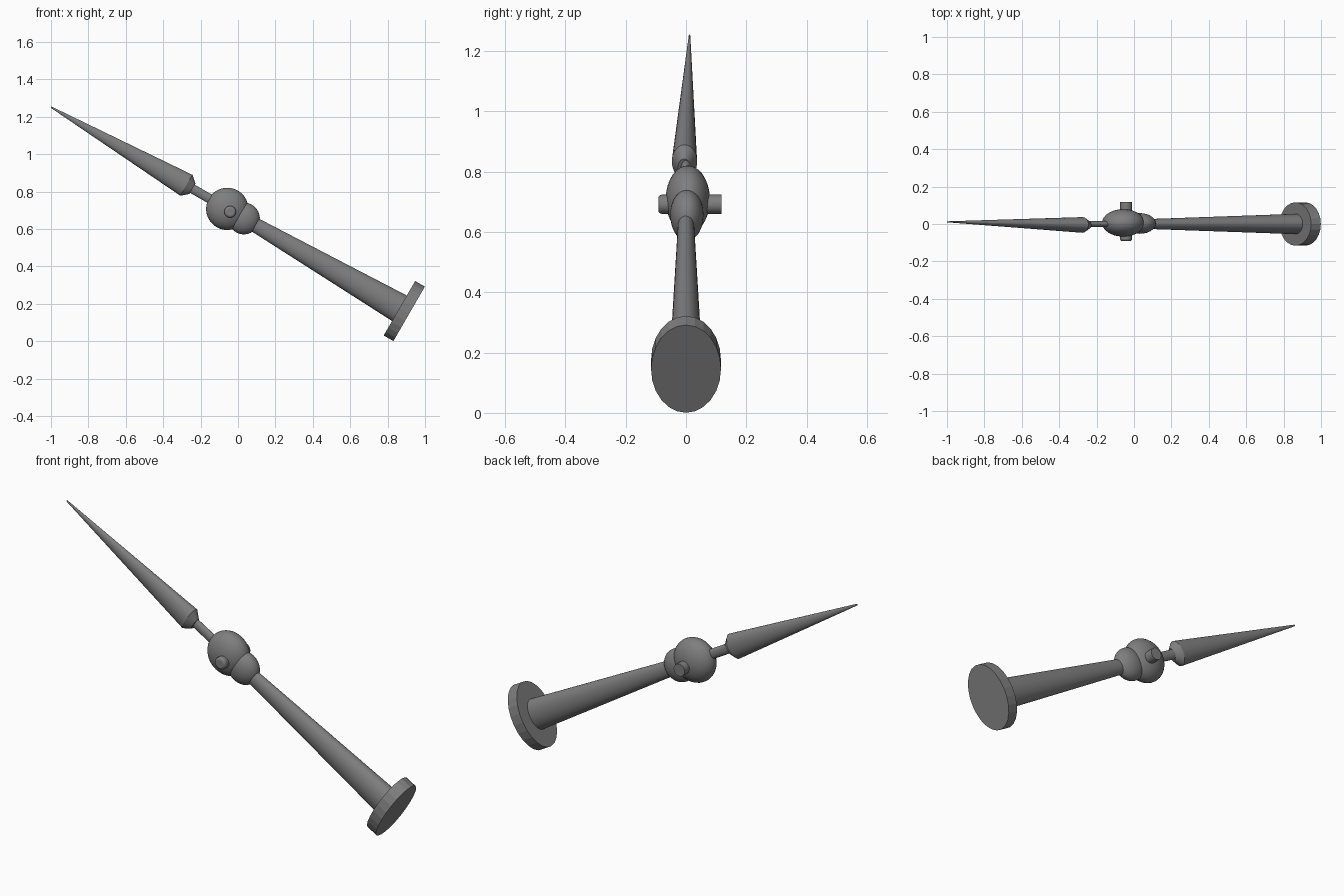
import bpy, math
from mathutils import Matrix

if "Cube" in bpy.data.objects:
    bpy.data.objects.remove(bpy.data.objects["Cube"])

# Frame of the tilted tool: local z runs from the pommel up to the tip
FRAME = Matrix.Translation((0.915, 0, 0.146)) @ Matrix.Rotation(math.radians(-60), 4, 'Y')

dark = bpy.data.materials.new("dark_grey")
dark.diffuse_color = (0.21, 0.21, 0.21, 1)
dark.use_nodes = True
dark.node_tree.nodes["Principled BSDF"].inputs["Base Color"].default_value = dark.diffuse_color


def finish(name, angle=35):
    ob = bpy.context.object
    ob.name = name
    ob.data.materials.append(dark)
    bpy.ops.object.transform_apply(location=False, rotation=False, scale=True)
    if angle:
        bpy.ops.object.shade_smooth_by_angle(angle=math.radians(angle))
    return ob


def tapered(name, t0, r0, t1, r1, flat=0.65, sides=32, angle=35):
    bpy.ops.mesh.primitive_cone_add(vertices=sides, radius1=r0, radius2=r1, depth=t1 - t0)
    bpy.context.object.scale = (1, flat, 1)
    ob = finish(name, angle)
    ob.matrix_world = FRAME @ Matrix.Translation((0, 0, (t0 + t1) / 2))
    return ob


def ball(name, t, r, y=0.0, flat=0.65):
    bpy.ops.mesh.primitive_uv_sphere_add(segments=32, ring_count=16, radius=r)
    bpy.context.object.scale = (1, flat, 1)
    ob = finish(name)
    ob.matrix_world = FRAME @ Matrix.Translation((0, y, t))
    return ob


def pin(name, y0, y1, r):
    bpy.ops.mesh.primitive_cylinder_add(vertices=16, radius=r, depth=y1 - y0,
                                        location=(-0.042, (y0 + y1) / 2, 0.692),
                                        rotation=(math.pi / 2, 0, 0))
    return finish(name)


# Pommel disc and handle
tapered("pommel_disc", 0, 0.168, 0.06, 0.168, flat=0.69, sides=24, angle=0)
tapered("handle", 0.05, 0.079, 1.0, 0.037, flat=0.69)

# Joint balls
ball("handle_collar", 1.02, 0.085, 0.003)
ball("joint_ball", 1.123, 0.113, 0.006)

# Cross pin: rounded stub at the front, plain peg at the back
front = pin("front_pin", -0.092, 0.0, 0.032)
bevel = front.modifiers.new("round_end", 'BEVEL')
bevel.width, bevel.segments = 0.012, 3
pin("back_pin", 0.0, 0.117, 0.032)

# Neck and spike, the spike leaning slightly towards the back
tapered("neck", 1.15, 0.025, 1.38, 0.025)
lean = Matrix.Translation((0, -0.005, 1.375)) @ Matrix.Rotation(-0.02, 4, 'X') @ Matrix.Translation((0, 0, -1.375))
for part in (tapered("spike_shoulder", 1.338, 0.032, 1.375, 0.0645),
             tapered("spike", 1.375, 0.0645, 2.21, 0.004)):
    part.matrix_world = FRAME @ lean @ FRAME.inverted() @ part.matrix_basis
